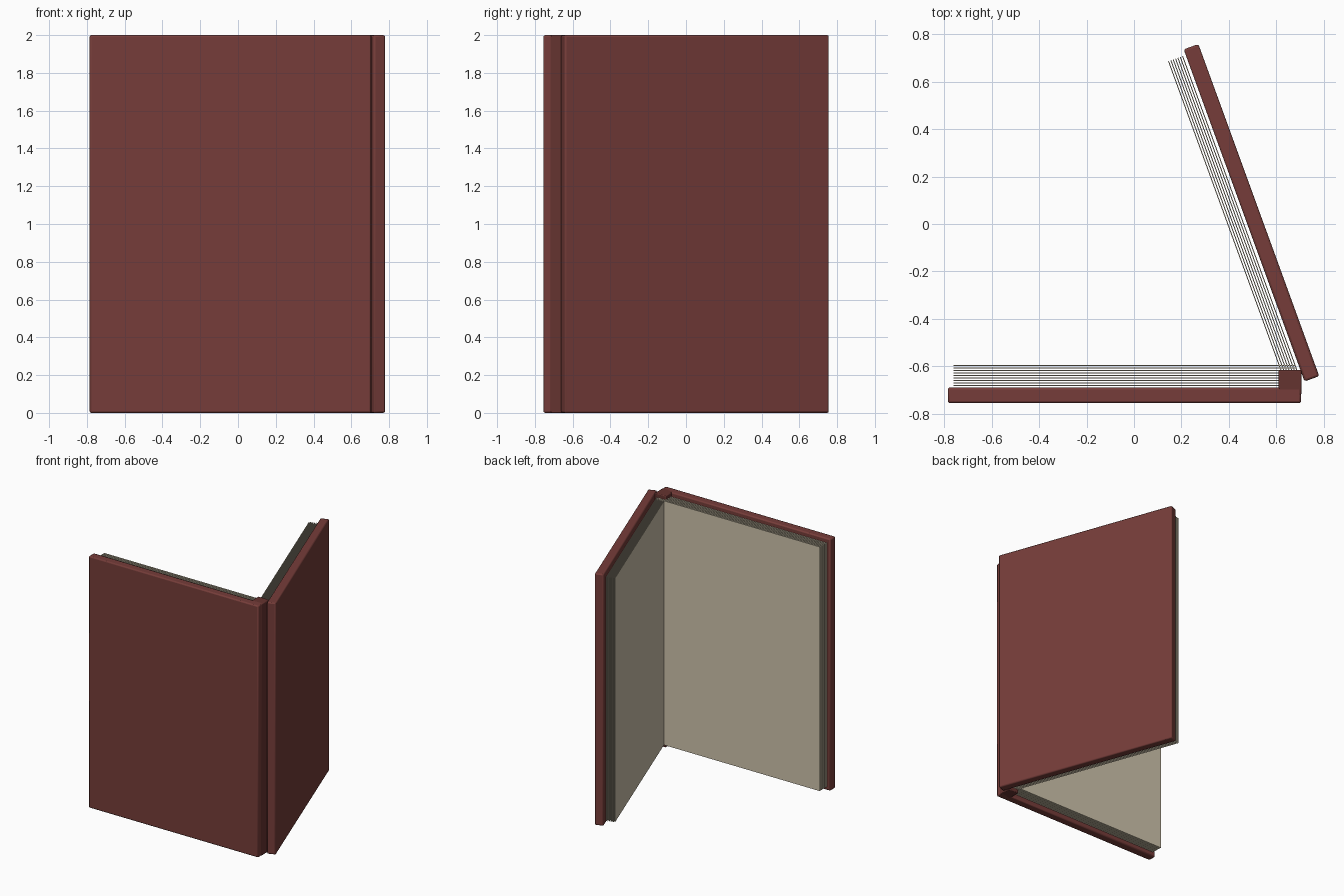
import bpy
from math import radians
from mathutils import Matrix, Vector

if "Cube" in bpy.data.objects:
    bpy.data.objects.remove(bpy.data.objects["Cube"])


def material(name, rgb):
    m = bpy.data.materials.new(name)
    m.diffuse_color = (*rgb, 1)
    m.use_nodes = True
    m.node_tree.nodes["Principled BSDF"].inputs["Base Color"].default_value = m.diffuse_color
    return m


LEATHER = material("leather", (0.18, 0.046, 0.041))
DARK = material("dark_leather", (0.13, 0.033, 0.029))
PAPER = material("paper", (0.62, 0.55, 0.41))


def box(name, lo, hi, mat, frame=Matrix(), bevel=0.0):
    """Box between two corners, given in the local frame of a book half."""
    lo, hi = Vector(lo), Vector(hi)
    bpy.ops.mesh.primitive_cube_add(size=1)
    ob = bpy.context.object
    ob.name = name
    ob.data.transform(Matrix.Translation((lo + hi) / 2) @ Matrix.Diagonal((*(hi - lo), 1)))
    ob.matrix_world = frame
    ob.data.materials.append(mat)
    if bevel:
        b = ob.modifiers.new("bevel", "BEVEL")
        b.width = bevel
        b.segments = 2
        bpy.ops.object.shade_smooth_by_angle(angle=radians(30))
    return ob


def half(label, frame, side, first, count):
    """Cover board along local x, with loose pages stacked on its inner face (y = 0)."""
    W, T, M = 1.49, 0.066, 0.025
    board = sorted((0, -side * T))
    box(label + "_cover", (0, board[0], 0), (W, board[1], 2), LEATHER, frame, 0.009)
    for i in range(count):
        y = side * (first + i * 0.0105)
        box(f"{label}_page_{i + 1}", (M, y - 0.002, 0.03), (W - M, y + 0.002, 1.97), PAPER, frame)


# front half lies along x, back half is swung open about the spine
half("front", Matrix.Translation((-0.785, -0.689, 0)), 1, 0.009, 9)
half("back", Matrix.Translation((0.719, -0.664, 0)) @ Matrix.Rotation(radians(110), 4, "Z"), 1, 0.014, 7)

# spine block at the hinge
box("spine", (0.61, -0.72, 0), (0.706, -0.615, 2.0), DARK, bevel=0.006)
